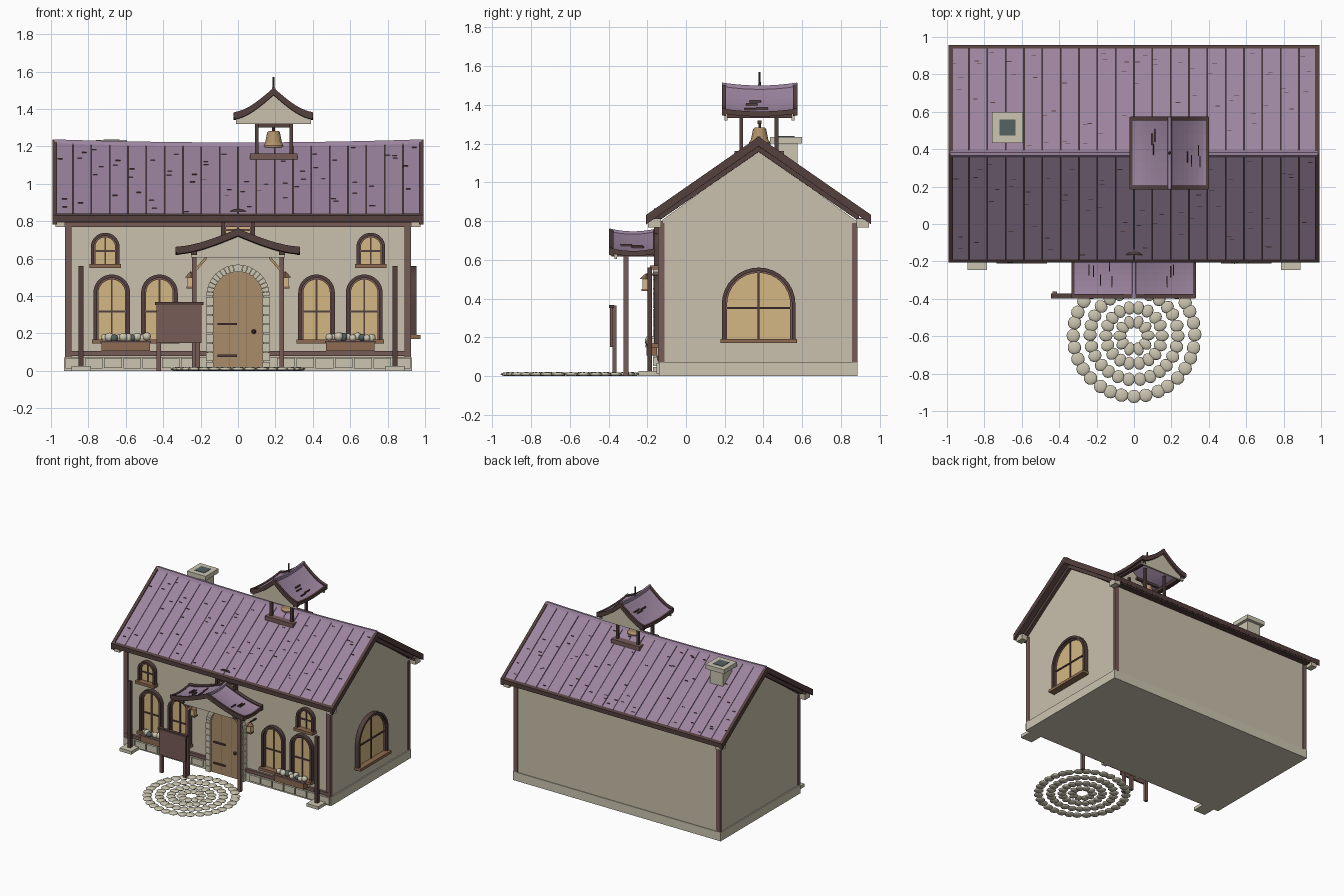
import bpy, bmesh, math, random
from mathutils import Matrix, Vector

if "Cube" in bpy.data.objects:
    bpy.data.objects.remove(bpy.data.objects["Cube"])
random.seed(4)

def material(name, r, g, b):
    m = bpy.data.materials.new(name)
    m.diffuse_color = tuple((c / 255) ** 2.2 for c in (r, g, b)) + (1,)
    m.use_nodes = True
    m.node_tree.nodes["Principled BSDF"].inputs["Base Color"].default_value = m.diffuse_color
    return m

WALL = material("cream_plaster", 200, 191, 171)
STONE = material("pale_stone", 202, 196, 175)
PURPLE = material("purple_roof", 154, 131, 157)
DARK = material("dark_timber", 84, 66, 64)
TIMBER = material("red_timber", 118, 92, 88)
GLASS = material("amber_glass", 212, 182, 130)
DOOR = material("door_wood", 168, 139, 106)
BRASS = material("brass", 178, 147, 108)
SLATE = material("slate", 86, 98, 100)
BROWN = material("box_brown", 140, 106, 82)

def finish(name, bm, mat, smooth=False):
    bmesh.ops.recalc_face_normals(bm, faces=bm.faces)
    me = bpy.data.meshes.new(name)
    bm.to_mesh(me)
    bm.free()
    me.materials.append(mat)
    for p in me.polygons:
        p.use_smooth = smooth
    ob = bpy.data.objects.new(name, me)
    bpy.context.collection.objects.link(ob)
    return ob

def skin(bm, rings):
    vs = [[bm.verts.new(p) for p in r] for r in rings]
    n = len(vs[0])
    for a, b in zip(vs, vs[1:]):
        for i in range(n):
            j = (i + 1) % n
            bm.faces.new((a[i], a[j], b[j], b[i]))
    bm.faces.new(vs[0])
    bm.faces.new(vs[-1])

def lofts(name, parts, mat):
    bm = bmesh.new()
    for rings in parts:
        skin(bm, rings)
    return finish(name, bm, mat)

def brick(x0, x1, y0, y1, z0, z1):
    return [[(x0, y0, z), (x1, y0, z), (x1, y1, z), (x0, y1, z)] for z in (z0, z1)]

def box(name, x0, x1, y0, y1, z0, z1, mat):
    return lofts(name, [brick(x0, x1, y0, y1, z0, z1)], mat)

def lathe(name, x, y, prof, mat, n=16):
    return lofts(name, [[[(x + r * math.cos(2 * math.pi * i / n), y + r * math.sin(2 * math.pi * i / n), z)
                          for i in range(n)] for r, z in prof]], mat)

def front(u, z, d): return (u, -0.13 - d, z)
def side(u, z, d): return (0.92 + d, 0.375 + u, z)

def arch(cx, w, z0, z1, n=16, m=4):
    zs = z1 - w
    left = [(cx - w, z0 + (zs - z0) * i / m) for i in range(m)]
    arc = [(cx - w * math.cos(math.pi * i / n), zs + w * math.sin(math.pi * i / n)) for i in range(n + 1)]
    return left + arc + [(2 * cx - u, z) for u, z in reversed(left)]

def prism(name, pts, f, d0, d1, mat):
    return lofts(name, [[[f(u, z, d) for u, z in pts] for d in (d0, d1)]], mat)

def band(outer, inner, f, d0, d1):
    return [[f(*o, d0), f(*o, d1), f(*i, d1), f(*i, d0)] for o, i in zip(outer, inner)]

def window(name, cx, w, z0, z1, f, t, sill=True):
    a, b, c = arch(cx, w, z0, z1), arch(cx, w - t, z0, z1 - t), arch(cx, w - 1.5 * t, z0, z1 - 1.5 * t)
    lofts(name + "_frame", [band(a, b, f, 0, 0.035)], DARK)
    lofts(name + "_inner_frame", [band(b, c, f, 0, 0.022)], TIMBER)
    prism(name + "_glass", c, f, 0, 0.008, GLASS)
    zm, wi = z0 + (z1 - z0) * 0.45, w - t
    for u0, u1, q0, q1 in ((cx - .005, cx + .005, z0, z1 - t), (cx - wi, cx + wi, zm - .005, zm + .005)):
        prism(name + "_bar", [(u0, q0), (u1, q0), (u1, q1), (u0, q1)], f, 0, 0.016, DARK)
    if sill:
        s = w + 0.008
        prism(name + "_sill", [(cx - s, z0 - .01), (cx + s, z0 - .01), (cx + s, z0 + .012), (cx - s, z0 + .012)],
              f, 0, 0.055, BROWN)

# Body, foundation and timber frame
prism("body_walls", [(-.505, .02), (.505, .02), (.505, .80), (0, 1.17), (-.505, .80)], side, -1.84, 0, WALL)
box("foundation", -.93, .93, -.14, .885, 0, .07, STONE)
stones = []
for i in range(18):
    x = -.925 + i * .1028
    if abs(x + .05) > .2:
        stones.append(brick(x + .004, x + .099, -.152, -.13, .012 + random.random() * .006, .068))
lofts("foundation_stones", stones, STONE)
for s in (-1, 1):
    box("front_corner_post", s * .925, s * .89, -.145, -.11, .07, .79, TIMBER)
    box("back_corner_post", s * .925, s * .89, .858, .886, .07, .79, TIMBER)
    box("plinth_rail", s * .16, s * .91, -.15, -.12, .08, .105, TIMBER)
    for y0, y1 in ((-.195, -.13), (.88, .945)):
        box("eave_corbel", s * .925, s * .975, y0, y1, .768, .812, WALL)
box("front_top_beam", -.925, .925, -.148, -.12, .768, .8, TIMBER)
box("front_eave_beam", -.97, .97, -.18, -.13, .795, .815, DARK)
box("back_eave_beam", -.97, .97, .88, .93, .795, .815, DARK)

# Main roof: seamed planks over a dark underlay, slightly sagging ridge
def ridge(x): return 1.205 + .017 * x * x
def slope(x0, x1, s, t0, t1, lo, hi):
    def pt(x, t, h): return (x, .375 + s * .575 * t, ridge(x) + (.822 - ridge(x)) * t + h)
    return [[pt(x, t0, lo), pt(x, t1, lo), pt(x, t1, hi), pt(x, t0, hi)] for x in (x0, x1)]
planks, under, dashes, barge, trim, cap = [], [], [], [], [], []
W = 1.96 / 20
for i in range(20):
    x = -.98 + i * W
    for s in (-1, 1):
        planks.append(slope(x + .002, x + W - .002, s, 0, 1, -.012, .004 + random.random() * .004))
        under.append(slope(x, x + W, s, 0, .995, -.03, -.008))
        for k in range(3):
            t, u = random.uniform(.06, .94), x + random.uniform(0, .05)
            dashes.append(slope(u, u + .025, s, t, t + .006, 0, .0095))
    cap.append([[(q, .375 - .02, ridge(q) - .005), (q, .375 + .02, ridge(q) - .005),
                 (q, .375 + .008, ridge(q) + .016), (q, .375 - .008, ridge(q) + .016)] for q in (x, x + W)])
for s in (-1, 1):
    for e in (-1, 1):
        barge.append(slope(e * .968, e * .993, s, 0, 1.01, -.035, .014))
        trim.append(slope(e * .915, e * .945, s, 0, .9, -.062, -.03))
    barge.append(slope(-.98, .98, s, .98, 1.01, -.022, .012))
lofts("roof_planks", planks, PURPLE)
lofts("roof_underlay", under, DARK)
lofts("roof_shingle_marks", dashes, DARK)
lofts("roof_ridge_cap", cap, PURPLE)
lofts("roof_barge_boards", barge, DARK)
lofts("gable_trim", trim, DARK)

# Windows
for s in (-1, 1):
    for x in (.42, .675):
        window("front_window", s * x, .098, .155, .515, front, .018)
    window("small_window", s * .71, .077, .56, .738, front, .016)
window("transom_window", 0, .09, .66, .865, front, .018, False)
window("side_window", 0, .19, .18, .56, side, .018)

# Flower boxes
for s in (-1, 1):
    box("flower_box", s * .47, s * .73, -.205, -.15, .105, .155, BROWN)
    box("flower_box_rim", s * .465, s * .735, -.21, -.148, .148, .16, TIMBER)
    for mat, ks in ((STONE, (0, 1, 2, 4, 5, 6, 8, 9)), (SLATE, (3, 7))):
        bm = bmesh.new()
        for k in ks:
            p = (s * (.488 + k * .025), -.178 + random.uniform(-.012, .012), .172 + random.random() * .012)
            bmesh.ops.create_icosphere(bm, subdivisions=2, radius=random.uniform(.018, .025), matrix=Matrix.Translation(p))
        finish("flowers", bm, mat, True)

# Door with stone arch, hinges and knob
prism("door", arch(0, .14, 0, .54), front, 0, .02, DOOR)
for u in (-.045, .045):
    box("door_seam", u - .0015, u + .0015, -.152, -.148, .02, .52, BROWN)
o, n = arch(0, .17, 0, .568, 20, 8), arch(0, .132, 0, .53, 20, 8)
def mix(p, q, t): return tuple(Vector(p).lerp(Vector(q), t))
lofts("door_arch_stones", [band([mix(o[i], o[i + 1], t) for t in (.04, .96)], [mix(n[i], n[i + 1], t) for t in (.04, .96)],
                                front, 0, .04) for i in range(len(o) - 1)], STONE)
for z in (.08, .25):
    box("door_hinge", -.11, -.005, -.16, -.148, z - .006, z + .006, DARK)
lathe("door_knob", .085, -.16, [(.004, .198), (.012, .204), (.012, .216), (.004, .222)], DARK, 10)

# Flared, sagging gable roof used by the porch and the cupola
def flared_roof(name, cx, hw, y0, y1, zr, ze, sag):
    def ring(y, grow, lo, hi):
        v = (2 * y - y0 - y1) / (y1 - y0)
        top = []
        for i in range(-8, 9):
            t = abs(i) / 8
            top.append((cx + (hw + grow) * i / 8, zr - (zr - ze) * (1.4 * t - .4 * t ** 3) + sag * (v * v - 1)))
        return [(x, y, z + hi) for x, z in top] + [(x, y, z + lo) for x, z in reversed(top)]
    ys = [y0 + (y1 - y0) * i / 8 for i in range(9)]
    lofts(name + "_roof", [[ring(y, 0, -.018, 0) for y in ys]], PURPLE)
    lofts(name + "_barge_boards", [[ring(y, .004, -.03, .008) for y in (a, a + .022)] for a in (y0 - .002, y1 - .02)], DARK)
    mid = [(y, zr + sag * (((2 * y - y0 - y1) / (y1 - y0)) ** 2 - 1)) for y in ys]
    lofts(name + "_ridge", [[[(cx - .012, y, z - .01), (cx + .012, y, z - .01), (cx + .008, y, z + .01), (cx - .008, y, z + .01)]
                             for y, z in mid]], PURPLE)
    for s in (-1, 1):
        xe = cx + s * hw
        lofts(name + "_eave_trim", [[[(xe - .01, y, z + ze - zr - .02), (xe + .006, y, z + ze - zr - .02),
                                      (xe + .006, y, z + ze - zr + .006), (xe - .01, y, z + ze - zr + .006)] for y, z in mid]], DARK)
    marks = []
    for k in range(8):
        x, y = cx + random.choice((-1, 1)) * hw * random.uniform(.3, .8), random.uniform(y0 + .05, y1 - .1)
        t = abs(x - cx) / hw
        z = zr - (zr - ze) * (1.4 * t - .4 * t ** 3) - sag * .6
        marks.append(brick(x - .003, x + .003, y, y + .06, z - .005, z + .006))
    lofts(name + "_shingle_marks", marks, DARK)

# Porch
flared_roof("porch", 0, .325, -.395, -.15, .752, .655, .015)
prism("porch_gable", [(-.25, .605), (.25, .605), (.25, .645), (.12, .675), (0, .725), (-.12, .675), (-.25, .645)],
      front, .225, .24, WALL)
for s in (-1, 1):
    box("porch_post", s * .223, s * .247, -.322, -.298, 0, .63, TIMBER)
    box("porch_side_beam", s * .22, s * .25, -.385, -.13, .618, .648, DARK)
    lofts("porch_brace", [[[(s * x, y, z), (s * x, y + .018, z), (s * x, y + .018, z + .02), (s * x, y, z + .02)]
                           for x, y, z in ((.235, -.32, .52), (.165, -.32, .6))]], BRASS)
    # Lantern on the wall
    box("lantern", s * .235, s * .27, -.225, -.19, .45, .5, GLASS)
    lathe("lantern_cap", s * .2525, -.2075, [(.032, .5), (.008, .525)], BROWN, 4)
    box("lantern_base", s * .23, s * .275, -.23, -.185, .44, .45, BROWN)
    box("lantern_arm", s * .248, s * .257, -.21, -.13, .52, .53, DARK)
    # Free standing poles on stone pads
    box("yard_pole", s * .825, s * .852, -.2, -.175, .02, .56, DARK)
    box("pole_pad", s * .785, s * .89, -.245, -.14, 0, .025, STONE)

# Notice board
box("notice_board", -.435, -.195, -.392, -.378, .15, .36, TIMBER)
box("notice_board_cap", -.445, -.185, -.397, -.372, .352, .368, DARK)
for x in (-.425, -.215):
    box("notice_post", x - .012, x + .012, -.38, -.36, 0, .365, TIMBER)

# Cupola with bell
CX, CY = .19, .38
box("cupola_base", .065, .318, .25, .505, 1.13, 1.162, TIMBER)
for x in (.1, .285):
    for y in (.285, .467):
        box("cupola_post", x - .01, x + .01, y - .01, y + .01, 1.14, 1.36, DARK)
flared_roof("cupola", CX, .205, .187, .573, 1.505, 1.375, .015)
for y in (.2, .545):
    prism("cupola_gable", [(-.01, 1.32), (.39, 1.32), (.39, 1.355), (.28, 1.41), (CX, 1.48), (.1, 1.41), (-.01, 1.355)],
          lambda u, z, d: (u, d, z), y, y + .014, WALL)
for x in (.0, .355):
    box("cupola_side_beam", x, x + .025, .2, .56, 1.332, 1.36, DARK)
box("bell_beam", .09, .295, CY - .01, CY + .01, 1.3, 1.32, DARK)
lathe("bell", CX, CY, [(.056, 1.195), (.056, 1.205), (.045, 1.22), (.034, 1.275), (.026, 1.283)], BRASS)
lathe("bell_hanger", CX, CY, [(.007, 1.28), (.007, 1.31)], DARK, 8)
lathe("finial", CX, CY, [(.012, 1.48), (.006, 1.51), (.005, 1.57)], DARK, 8)

# Chimney
box("chimney_stack", -.735, -.617, .458, .575, 1.0, 1.205, STONE)
box("chimney_cap", -.76, -.594, .433, .6, 1.2, 1.235, STONE)
box("chimney_opening", -.72, -.634, .474, .56, 1.225, 1.238, SLATE)

# Round cobbled terrace
bm = bmesh.new()
for r, count in ((.075, 10), (.15, 18), (.235, 26), (.325, 32)):
    for i in range(count):
        a = 2 * math.pi * i / count + random.uniform(-.02, .02)
        m = (Matrix.Translation((r * math.cos(a), -.597 + r * math.sin(a), .01)) @ Matrix.Rotation(a, 4, 'Z')
             @ Matrix.Diagonal((.036, math.pi * r / count * 1.15, .01, 1)))
        bmesh.ops.create_uvsphere(bm, u_segments=12, v_segments=6, radius=1, matrix=m)
finish("terrace_cobbles", bm, STONE, True)
